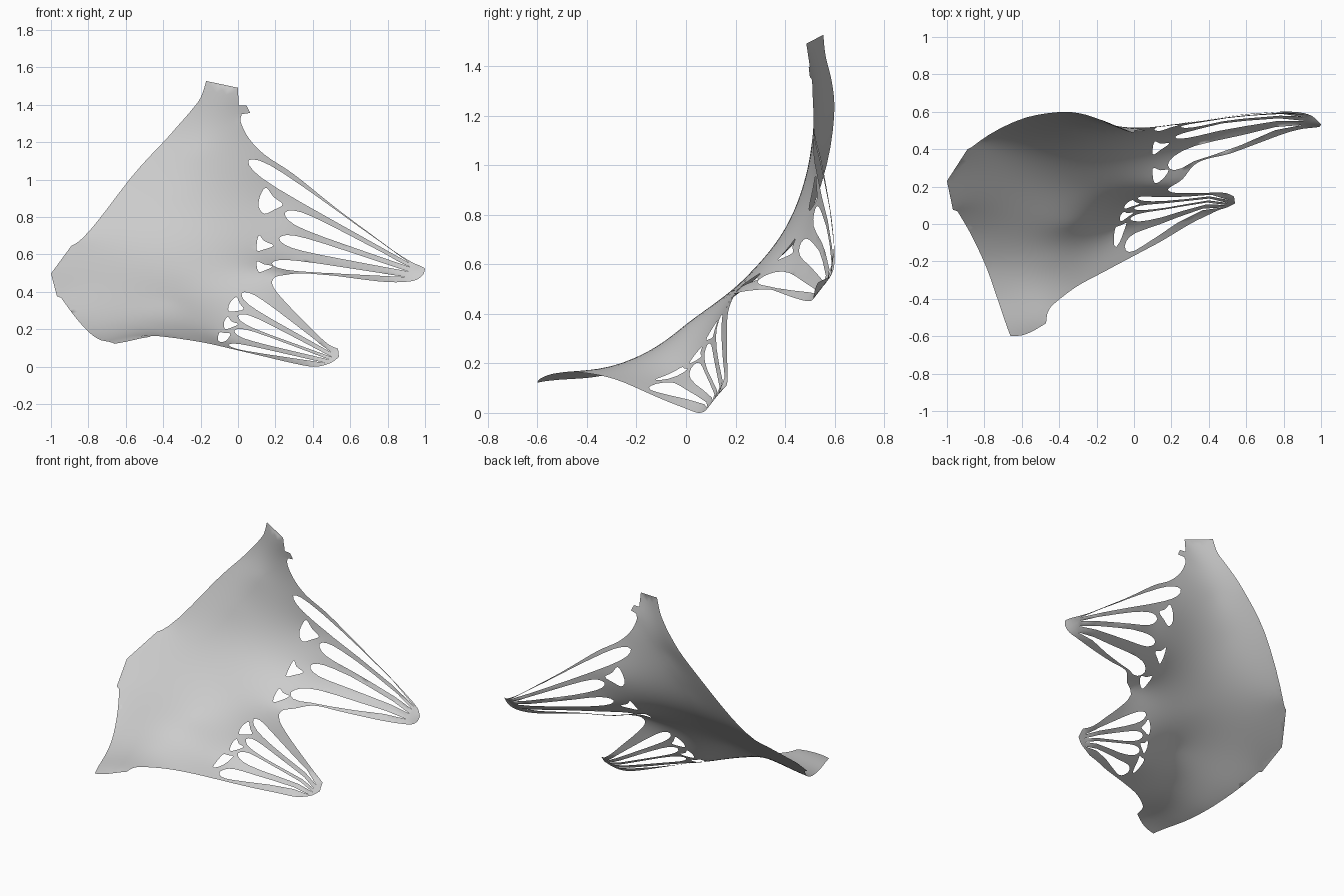
import bpy, math
from mathutils import Vector
from mathutils.geometry import delaunay_2d_cdt

if "Cube" in bpy.data.objects:
    bpy.data.objects.remove(bpy.data.objects["Cube"])

# Scalloped membrane edge: chains of (x, y, z), meeting at corners
left_side = [
    [(-.66, -.60, .125), (-.73, -.40, .143), (-.79, -.23, .18), (-.88, -.04, .28), (-.945, .07, .37)],
    [(-.945, .07, .37), (-.968, .075, .38)],
    [(-.968, .075, .38), (-1, .23, .50)],
    [(-1, .23, .50), (-.89, .40, .65)],
    [(-.89, .40, .65), (-.83, .44, .69), (-.575, .57, 1.01), (-.365, .60, 1.24), (-.26, .585, 1.36),
     (-.20, .565, 1.44), (-.17, .555, 1.53)],
    [(-.17, .555, 1.53), (0, .485, 1.495)]]
upper_arm = [
    [(0, .485, 1.495), (.003, .50, 1.40)],
    [(.003, .50, 1.40), (.045, .495, 1.40)],
    [(.045, .495, 1.40), (.065, .50, 1.36)],
    [(.065, .50, 1.36), (.02, .51, 1.35)],
    [(.02, .51, 1.35), (.015, .51, 1.31), (.06, .515, 1.22), (.15, .52, 1.13), (.30, .545, 1.03),
     (.50, .575, .87), (.70, .595, .72), (.85, .60, .61), (.95, .58, .55), (1, .53, .53)],
    [(1, .53, .53), (.99, .52, .495), (.95, .515, .465), (.88, .505, .455), (.70, .445, .465), (.51, .375, .49),
     (.38, .345, .50), (.315, .31, .50), (.26, .24, .495), (.20, .20, .483), (.18, .185, .455)]]
lower_arm = [
    [(.18, .185, .455), (.20, .17, .41), (.27, .165, .33), (.37, .165, .23), (.45, .168, .15),
     (.50, .165, .11), (.535, .145, .10)],
    [(.535, .145, .10), (.54, .11, .055)],
    [(.54, .11, .055), (.50, .09, .025), (.44, .07, .005), (.39, .045, .003), (.30, 0, .02), (.15, -.09, .055),
     (0, -.17, .09), (-.15, -.25, .125), (-.30, -.33, .15), (-.42, -.42, .165), (-.46, -.47, .168), (-.47, -.53, .162)],
    [(-.47, -.53, .162), (-.58, -.59, .14), (-.66, -.60, .125)]]
chains = left_side + upper_arm + lower_arm
# Points on the body of the membrane
inner = [(-.35, .33, .645), (-.35, .48, .92), (-.22, .525, 1.15), (-.3, .19, .50), (-.35, 0, .35),
         (-.45, -.2, .225), (.14, .42, .66), (.14, .27, .54), (.17, .52, .88), (-.02, .11, .34),
         (-.04, .05, .235), (-.08, -.04, .16), (.2, .09, .16), (.5, .545, .65), (.5, .48, .56),
         (.3, .51, .75), (.3, .42, .58), (.25, .14, .25)]


def flat(p):
    """Unfold a point to the slanted drawing plane."""
    return (p[0], p[1] + p[2])


# Thin-plate spline giving the membrane's depth over the slanted plane
ctrl = [p for c in chains for p in c[:-1]] + inner
uv = [flat(p) for p in ctrl]
n = len(ctrl)


def kernel(a, b):
    r2 = (a[0] - b[0]) ** 2 + (a[1] - b[1]) ** 2
    return 0.5 * r2 * math.log(r2) if r2 > 1e-14 else 0.0


def solve(m, b):
    k = len(b)
    m = [row + [v] for row, v in zip(m, b)]
    for i in range(k):
        p = max(range(i, k), key=lambda r: abs(m[r][i]))
        m[i], m[p] = m[p], m[i]
        for r in range(i + 1, k):
            f = m[r][i] / m[i][i]
            if f:
                m[r] = [x - f * y for x, y in zip(m[r], m[i])]
    out = [0] * k
    for i in reversed(range(k)):
        out[i] = (m[i][k] - sum(m[i][j] * out[j] for j in range(i + 1, k))) / m[i][i]
    return out


rows = [[kernel(uv[i], uv[j]) + (.0015 if i == j else 0) for j in range(n)] + [1, uv[i][0], uv[i][1]]
        for i in range(n)]
rows += [[1] * n + [0] * 3, [q[0] for q in uv] + [0] * 3, [q[1] for q in uv] + [0] * 3]
wt = solve(rows, [p[2] - p[1] for p in ctrl] + [0] * 3)


def lift(q):
    """Place a drawing-plane point on the membrane."""
    w = sum(k * kernel(q, c) for k, c in zip(wt, uv)) + wt[n] + wt[n + 1] * q[0] + wt[n + 2] * q[1]
    return Vector((q[0], (q[1] - w) / 2, (q[1] + w) / 2))


def from_front(x, z):
    """Find the drawing-plane point seen at (x, z) from the front."""
    lo, hi = z - .7, z + .75
    for _ in range(18):
        mid = (lo + hi) / 2
        if lift((x, mid)).z < z:
            lo = mid
        else:
            hi = mid
    return (x, (lo + hi) / 2)


def spline(pts, steps, closed=False):
    """Catmull-Rom samples, without the last point."""
    k = len(pts)
    get = (lambda i: Vector(pts[i % k])) if closed else (lambda i: Vector(pts[max(0, min(k - 1, i))]))
    out = []
    for i in range(k if closed else k - 1):
        a, b, c, d = get(i - 1), get(i), get(i + 1), get(i + 2)
        for s in range(steps):
            t = s / steps
            out.append(b + .5 * t * ((c - a) + t * ((2 * a - 5 * b + 4 * c - d) + t * (3 * (b - c) + d - a))))
    return out


def slit(x0, z0, x1, z1, w):
    """Long teardrop opening, round at the start, pointed at the arm tip."""
    a, d = Vector((x0, z0)), Vector((x1 - x0, z1 - z0))
    side = Vector((-d.y, d.x)).normalized() * w / 2
    prof = [(0, 0), (.015, .42), (.05, .75), (.11, .96), (.2, 1), (.35, .88), (.55, .62), (.8, .28)]
    pts = [a + d * t + side * h for t, h in prof] + [a + d]
    return pts + [a + d * t - side * h for t, h in reversed(prof[1:])]


# Openings in the two arms, drawn as seen from the front
slits = [(.055, 1.105, .92, .555, .085), (.25, .825, .92, .535, .08), (.22, .69, .91, .512, .07),
         (.18, .555, .90, .482, .055), (.02, .395, .505, .075, .062), (0, .275, .50, .055, .055),
         (-.02, .195, .49, .04, .05), (-.05, .12, .47, .022, .03)]
vents = [[(.15, .96), (.19, .91), (.24, .87), (.19, .84), (.14, .82), (.11, .86), (.12, .92)],
         [(.11, .705), (.14, .675), (.19, .65), (.14, .63), (.10, .625)],
         [(.10, .565), (.14, .55), (.185, .54), (.15, .52), (.11, .51)],
         [(-.01, .375), (.01, .34), (.03, .31), (-.01, .30), (-.05, .30), (-.045, .34)],
         [(-.055, .27), (-.035, .245), (0, .23), (-.04, .21), (-.07, .205), (-.075, .24)],
         [(-.10, .185), (-.07, .182), (-.04, .178), (-.065, .14), (-.105, .14)]]
front_loops = [slit(*s) for s in slits] + [spline(v, 3, True) for v in vents]
outline = [flat(p) for c in chains for p in spline(c, 1 if len(c) == 2 else 4)]
loops = [outline] + [[from_front(p[0], p[1]) for p in lp] for lp in front_loops]


def inside(p):
    odd = False
    for lp in loops:
        for i, a in enumerate(lp):
            b = lp[i - 1]
            if (a[1] > p[1]) != (b[1] > p[1]) and p[0] < (b[0] - a[0]) * (p[1] - a[1]) / (b[1] - a[1]) + a[0]:
                odd = not odd
    return odd


# Fill the drawing with a fine triangle grid
verts, edges = [], []
for lp in loops:
    s = len(verts)
    verts += [Vector(q) for q in lp]
    edges += [(s + i, s + (i + 1) % len(lp)) for i in range(len(lp))]
step = .036
border = list(verts)
for i in range(57):
    for j in range(80):
        q = (-1 + (i + .5 * (j % 2)) * step, -.5 + j * step * .9)
        if inside(q) and min((b.x - q[0]) ** 2 + (b.y - q[1]) ** 2 for b in border) > .0002:
            verts.append(Vector(q))
res = delaunay_2d_cdt(verts, edges, [], 0, 1e-5)
pts2 = res[0]
faces = [f for f in res[2] if inside(sum((pts2[i] for i in f), Vector((0, 0))) / len(f))]
used = sorted({i for f in faces for i in f})
index = {v: k for k, v in enumerate(used)}
pts = [lift(pts2[i]) for i in used]

# Stretched canopy membrane, resting on the ground
low = min(p.z for p in pts)
mesh = bpy.data.meshes.new("canopy_membrane")
mesh.from_pydata([(p.x, p.y, p.z - low) for p in pts], [], [[index[i] for i in f] for f in faces])
mesh.update()
canopy = bpy.data.objects.new("canopy_membrane", mesh)
bpy.context.collection.objects.link(canopy)
for poly in mesh.polygons:
    poly.use_smooth = True
